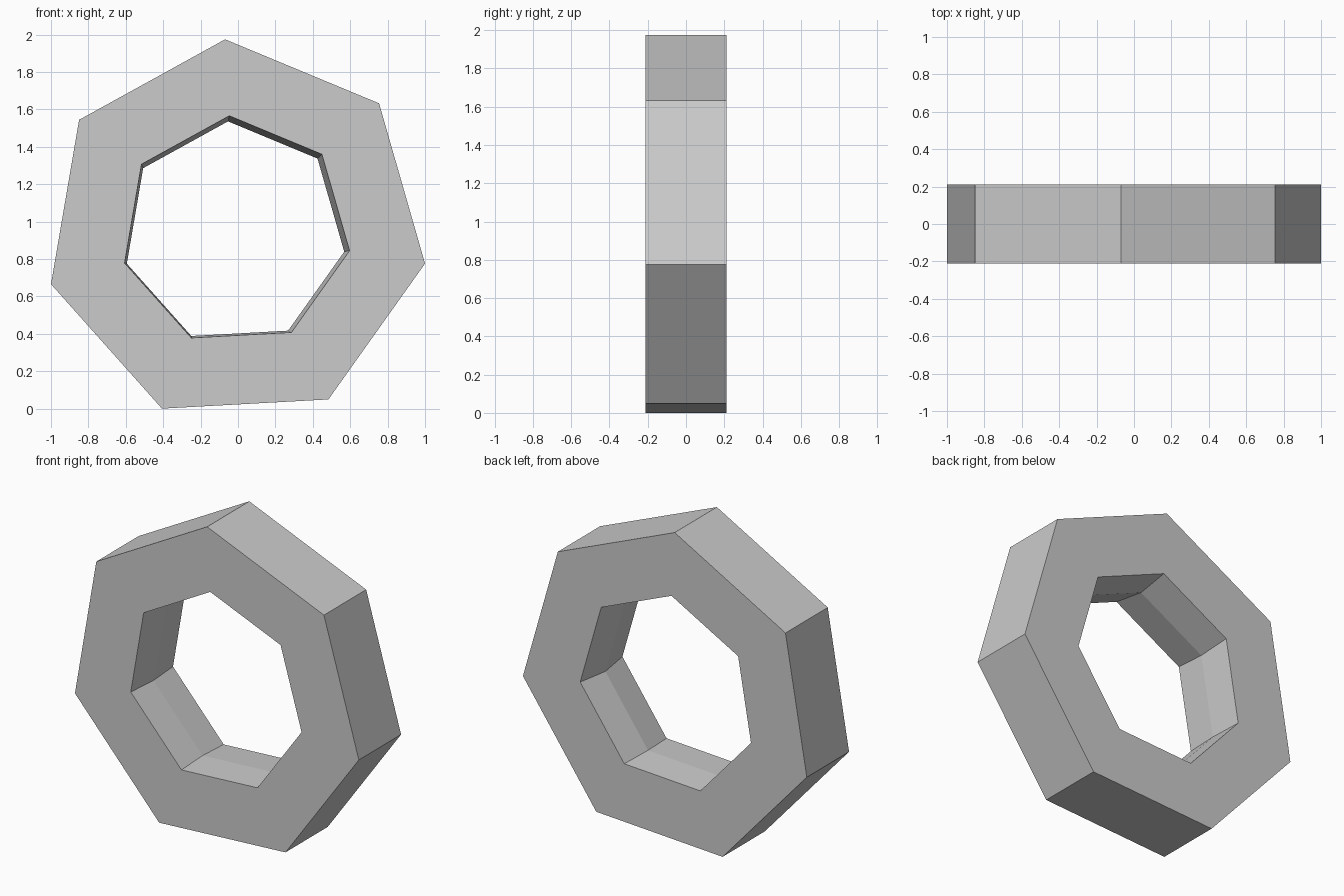
import bpy, bmesh, math

if "Cube" in bpy.data.objects:
    bpy.data.objects.remove(bpy.data.objects["Cube"])

SIDES = 7
START = math.radians(93.15)   # slight tilt of the heptagon
HALF = 0.2125                 # half thickness in y
CX, CZ = -0.0125, 0.9486

bm = bmesh.new()


def ring(radius, y, cx=CX, cz=CZ):
    """Heptagon of vertices in the xz plane at depth y."""
    angles = [START + 2 * math.pi * i / SIDES for i in range(SIDES)]
    return [bm.verts.new((cx + radius * math.cos(a), y, cz + radius * math.sin(a)))
            for a in angles]


# Cross-section loops: outer rim, then the bore pinched slightly at mid depth
loops = [
    ring(1.0272, -HALF),
    ring(1.0272, HALF),
    ring(0.618, HALF),
    ring(0.597, 0.0, CX - 0.008, CZ - 0.009),
    ring(0.618, -HALF),
]

# Bridge consecutive loops into a closed ring
for a, b in zip(loops, loops[1:] + loops[:1]):
    for i in range(SIDES):
        j = (i + 1) % SIDES
        bm.faces.new((a[i], a[j], b[j], b[i]))

bmesh.ops.recalc_face_normals(bm, faces=bm.faces)
mesh = bpy.data.meshes.new("heptagonal_ring")
bm.to_mesh(mesh)
bm.free()
bpy.context.collection.objects.link(bpy.data.objects.new("heptagonal_ring", mesh))
